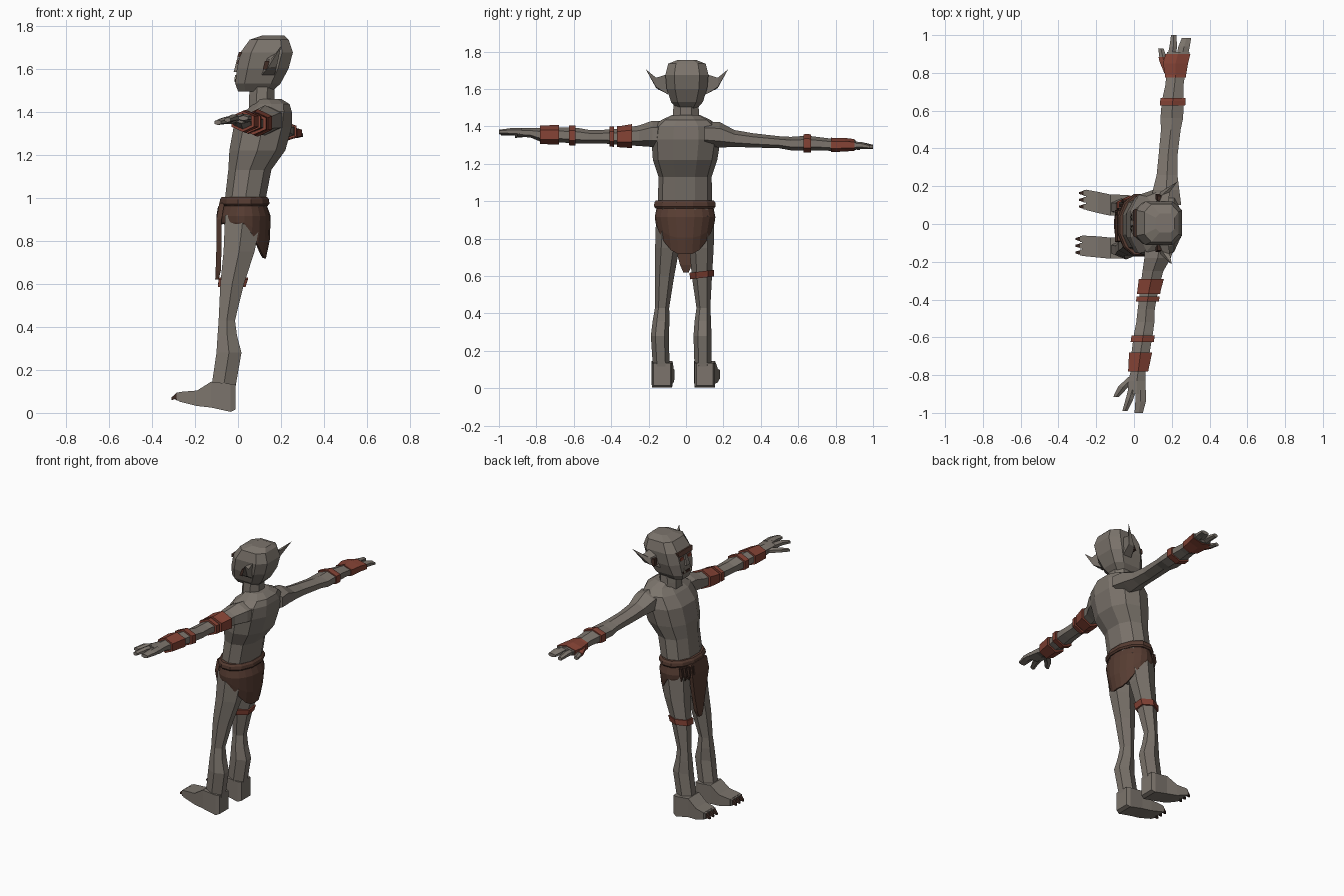
import bpy, bmesh, math
from mathutils import Vector

def mat(name, rgb):
    m = bpy.data.materials.new(name)
    m.diffuse_color = (*rgb, 1)
    return m

SKIN = mat("grey_skin", (0.20, 0.175, 0.15))
RED = mat("red_leather", (0.23, 0.055, 0.035))
BROWN = mat("brown_cloth", (0.095, 0.046, 0.032))
DARK = mat("dark_claw", (0.045, 0.022, 0.016))
BONE = mat("bone", (0.40, 0.36, 0.28))

def finish(name, bm, m):
    bmesh.ops.recalc_face_normals(bm, faces=bm.faces)
    me = bpy.data.meshes.new(name)
    bm.to_mesh(me)
    bm.free()
    me.materials.append(m)
    ob = bpy.data.objects.new(name, me)
    bpy.context.collection.objects.link(ob)
    return ob

def loft(name, axis, secs, m=SKIN, n=6, p=1.0):
    """Skin n-sided rings; each section is (position, centre a, centre b, half a, half b)."""
    bm = bmesh.new()
    prof = []
    for i in range(n):
        t = 2 * math.pi * (i + 0.5) / n
        c, s = math.cos(t), math.sin(t)
        prof.append((math.copysign(abs(c) ** p, c), math.copysign(abs(s) ** p, s)))
    ma, mb = max(q[0] for q in prof), max(q[1] for q in prof)
    rings = []
    for t, ca, cb, ha, hb in secs:
        ring = []
        for u, v in prof:
            a, b = ca + ha * u / ma, cb + hb * v / mb
            co = {'x': (t, a, b), 'y': (a, t, b), 'z': (a, b, t)}[axis]
            ring.append(bm.verts.new(co))
        rings.append(ring)
    for r, q in zip(rings, rings[1:]):
        for i in range(n):
            bm.faces.new((r[i], r[(i + 1) % n], q[(i + 1) % n], q[i]))
    bm.faces.new(rings[0])
    bm.faces.new(rings[-1])
    return finish(name, bm, m)

def band(name, axis, secs, t0, t1, pad, m=RED, n=6):
    """Cuff that follows a limb between two positions."""
    def at(t):
        for a, b in zip(secs, secs[1:]):
            if min(a[0], b[0]) <= t <= max(a[0], b[0]):
                f = (t - a[0]) / (b[0] - a[0])
                v = [x + (y - x) * f for x, y in zip(a, b)]
                return (t, v[1], v[2], v[3] + pad, v[4] + pad)
    inner = [s for s in secs if min(t0, t1) < s[0] < max(t0, t1)]
    mids = [at(s[0]) for s in inner]
    return loft(name, axis, [at(t0), *mids, at(t1)], m, n)

def solid(name, verts, faces, m):
    bm = bmesh.new()
    vs = [bm.verts.new(v) for v in verts]
    for f in faces:
        bm.faces.new([vs[i] for i in f])
    return finish(name, bm, m)

# Torso, neck and head
loft("torso", 'z', [
    (0.80, 0.03, -0.005, 0.06, 0.08), (0.90, 0.03, -0.005, 0.10, 0.14),
    (1.00, 0.035, -0.005, 0.095, 0.145), (1.13, 0.055, -0.005, 0.10, 0.142),
    (1.22, 0.09, -0.005, 0.13, 0.172), (1.33, 0.115, 0.0, 0.135, 0.185),
    (1.40, 0.14, 0.0, 0.11, 0.175), (1.435, 0.155, 0.0, 0.085, 0.13),
    (1.46, 0.14, 0.0, 0.06, 0.075)], n=10, p=0.85)
loft("neck", 'z', [(1.40, 0.13, 0.0, 0.08, 0.085), (1.46, 0.11, 0.0, 0.06, 0.07),
                   (1.55, 0.115, 0.0, 0.055, 0.065)], n=8)
loft("head", 'z', [
    (1.495, 0.08, 0.005, 0.08, 0.055), (1.53, 0.092, 0.005, 0.105, 0.085),
    (1.60, 0.115, 0.005, 0.12, 0.108), (1.675, 0.133, 0.005, 0.122, 0.115),
    (1.735, 0.145, 0.005, 0.09, 0.10), (1.755, 0.165, 0.005, 0.05, 0.05)], n=8, p=0.6)

# Face details
loft("brow", 'z', [(1.652, 0.008, 0.005, 0.012, 0.068), (1.678, 0.018, 0.005, 0.014, 0.075)], BROWN, 4)
loft("nose", 'z', [(1.585, -0.006, 0.005, 0.014, 0.018), (1.65, 0.005, 0.005, 0.008, 0.01)], SKIN, 4)
loft("mouth", 'z', [(1.535, -0.009, 0.005, 0.006, 0.045), (1.552, -0.008, 0.005, 0.006, 0.045)], DARK, 4)
for s in (-1, 1):
    loft("eye", 'z', [(1.622, 0.001, 0.005 + s * 0.038, 0.005, 0.016),
                      (1.640, 0.004, 0.005 + s * 0.038, 0.005, 0.016)], RED, 4)
    loft("tusk", 'z', [(1.54, -0.013, 0.005 + s * 0.03, 0.005, 0.007),
                       (1.57, -0.012, 0.005 + s * 0.03, 0.002, 0.002)], BONE, 4)
    # Ear: upper pointed blade and lower lobe, joined at the side of the head
    y = lambda v: 0.005 + s * v
    dx = 0.015 * s
    solid("ear", [
        (0.11, y(0.10), 1.57), (0.13, y(0.10), 1.65), (0.18, y(0.10), 1.68), (0.17, y(0.10), 1.57),
        (0.14, y(0.165), 1.605), (0.15, y(0.15), 1.64), (0.19, y(0.165), 1.66), (0.18, y(0.165), 1.61),
        (0.215 + dx, y(0.22), 1.705)],
        [(0, 1, 2, 3), (0, 1, 5, 4), (1, 2, 6, 5), (2, 3, 7, 6), (3, 0, 4, 7),
         (4, 5, 8), (5, 6, 8), (6, 7, 8), (7, 4, 8)], SKIN)
    loft("ear_hollow", 'z', [(1.595, 0.125, y(0.14), 0.010, 0.014),
                             (1.635, 0.135, y(0.13), 0.010, 0.014)], DARK, 4)

# Arms, including the palms
arm_a = [(-0.10, 0.14, 1.36, 0.08, 0.065), (-0.18, 0.125, 1.36, 0.07, 0.07),
         (-0.25, 0.10, 1.35, 0.055, 0.055), (-0.35, 0.08, 1.345, 0.048, 0.043),
         (-0.45, 0.065, 1.345, 0.045, 0.036), (-0.52, 0.06, 1.345, 0.048, 0.036),
         (-0.58, 0.05, 1.35, 0.05, 0.042), (-0.68, 0.035, 1.355, 0.048, 0.04),
         (-0.78, 0.022, 1.355, 0.040, 0.036), (-0.83, 0.015, 1.365, 0.045, 0.025),
         (-0.90, 0.015, 1.368, 0.048, 0.022)]
arm_b = [(0.10, 0.17, 1.36, 0.08, 0.065), (0.18, 0.17, 1.355, 0.07, 0.068),
         (0.26, 0.175, 1.335, 0.055, 0.045), (0.36, 0.18, 1.325, 0.05, 0.038),
         (0.50, 0.195, 1.315, 0.052, 0.032), (0.56, 0.20, 1.308, 0.06, 0.036),
         (0.65, 0.205, 1.31, 0.058, 0.04), (0.74, 0.215, 1.305, 0.048, 0.034),
         (0.79, 0.22, 1.30, 0.05, 0.032), (0.85, 0.22, 1.302, 0.06, 0.03),
         (0.91, 0.235, 1.30, 0.06, 0.025)]
loft("right_arm", 'y', arm_a)
loft("left_arm", 'y', arm_b)
for t0, t1, pad in ((-0.29, -0.37, 0.014), (-0.385, -0.41, 0.014), (-0.59, -0.625, 0.012), (-0.68, -0.78, 0.013)):
    band("right_arm_cuff", 'y', arm_a, t0, t1, pad)
band("left_arm_cuff", 'y', arm_b, 0.628, 0.668, 0.009)
band("left_glove", 'y', arm_b, 0.775, 0.90, 0.006)

# Fingers: (name, start section, middle section, tip section)
fingers = [
    ("right_thumb", (-0.81, 0.0, 1.36, 0.03, 0.018), (-0.86, -0.055, 1.36, 0.028, 0.017), (-0.915, -0.095, 1.35, 0.015, 0.012)),
    ("right_finger", (-0.88, -0.01, 1.368, 0.022, 0.02), (-0.93, -0.025, 1.37, 0.02, 0.018), (-0.99, -0.048, 1.362, 0.014, 0.012)),
    ("right_wide_finger", (-0.88, 0.035, 1.37, 0.028, 0.02), (-0.94, 0.035, 1.372, 0.028, 0.018), (-1.0, 0.025, 1.37, 0.022, 0.012)),
    ("left_finger", (0.89, 0.2, 1.298, 0.022, 0.02), (0.94, 0.208, 1.298, 0.02, 0.018), (1.0, 0.21, 1.29, 0.014, 0.012)),
    ("left_wide_finger", (0.89, 0.255, 1.30, 0.03, 0.02), (0.94, 0.265, 1.298, 0.03, 0.018), (0.985, 0.278, 1.29, 0.025, 0.012))]
for f in fingers:
    loft(f[0], 'y', f[1:], SKIN, 6)
loft("left_glove_thumb", 'y', [(0.80, 0.19, 1.30, 0.03, 0.018), (0.86, 0.16, 1.295, 0.025, 0.017),
                               (0.885, 0.152, 1.292, 0.022, 0.016)], RED)
loft("left_thumb", 'y', [(0.87, 0.156, 1.293, 0.020, 0.015), (0.93, 0.142, 1.285, 0.014, 0.011)])

# Legs: section list shifted by side
def leg(side, ys):
    xs = [(0.92, 0.025, 0.085), (0.75, 0.005, 0.072), (0.60, -0.027, 0.055), (0.43, -0.052, 0.038),
          (0.36, -0.05, 0.045), (0.28, -0.042, 0.058), (0.13, -0.066, 0.056), (0.04, -0.068, 0.045)]
    secs = [(z, cx, cy, hx, hy) for (z, cx, hx), (cy, hy) in zip(xs, ys)]
    loft(side + "_leg", 'z', secs)
    return secs

leg("right", [(-0.085, 0.075), (-0.10, 0.065), (-0.115, 0.052), (-0.128, 0.038),
              (-0.133, 0.045), (-0.14, 0.048), (-0.133, 0.045), (-0.13, 0.05)])
left = leg("left", [(0.08, 0.072), (0.083, 0.065), (0.085, 0.054), (0.093, 0.037),
                    (0.09, 0.044), (0.088, 0.048), (0.09, 0.045), (0.10, 0.05)])
b = band("thigh_band", 'z', left, 0.59, 0.625, 0.01)
for v in b.data.vertices:
    v.co.z += 0.12 * (v.co.y - 0.085)

# Feet with three clawed toes
for side, y0, y1, tip in (("right", -0.128, -0.115, -0.275), ("left", 0.10, 0.128, -0.255)):
    loft(side + "_foot", 'x', [
        (-0.012, y0, 0.075, 0.045, 0.06), (-0.035, y0, 0.07, 0.054, 0.065),
        (-0.125, y0, 0.085, 0.056, 0.06), (-0.19, (y0 + y1) / 2, 0.068, 0.056, 0.036),
        (tip, y1, 0.075, 0.054, 0.022)], SKIN, 4)
    for i in (-1, 0, 1):
        ty = y1 + i * 0.036
        loft("toe", 'x', [(tip + 0.01, ty, 0.076, 0.015, 0.021), (tip - 0.012, ty, 0.076, 0.015, 0.018)], SKIN, 4)
        loft("toe_claw", 'x', [(tip - 0.010, ty, 0.080, 0.012, 0.014), (tip - 0.035, ty, 0.065, 0.005, 0.006)], DARK, 4)

# Belt and loincloth
loft("belt", 'z', [(0.962, 0.03, -0.006, 0.108, 0.157), (0.972, 0.03, -0.006, 0.116, 0.165),
                   (0.992, 0.03, -0.006, 0.114, 0.163), (1.004, 0.03, -0.006, 0.105, 0.155)], BROWN, 12)
bm = bmesh.new()
rows = []
N = 20
for i in range(N):
    t = 2 * math.pi * i / N
    c, s = math.cos(t), math.sin(t)
    f = min(1, max(0, (0.03 + 0.12 * c - 0.04) / 0.10))
    low = 0.89 - 0.16 * f
    rows.append([bm.verts.new((0.03 + rx * c, -0.005 + ry * s, z)) for z, rx, ry in (
        (0.975, 0.10, 0.15), (0.915, 0.122, 0.162), (0.5 * (low + 0.89) - 0.005, 0.118, 0.158 - 0.02 * f),
        (low - 0.012, 0.112 - 0.012 * f, 0.155 - 0.03 * f))])
for i in range(N):
    a, q = rows[i], rows[(i + 1) % N]
    for k in range(3):
        bm.faces.new((a[k], q[k], q[k + 1], a[k + 1]))
cloth = finish("loincloth", bm, BROWN)
cloth.modifiers.new("thickness", 'SOLIDIFY').thickness = 0.012

# Hanging front flap
loft("front_flap", 'z', [(0.975, -0.075, -0.01, 0.012, 0.08), (0.90, -0.088, -0.01, 0.012, 0.085),
                         (0.78, -0.088, -0.005, 0.012, 0.06), (0.66, -0.092, 0.0, 0.012, 0.032),
                         (0.62, -0.098, 0.0, 0.008, 0.015)], BROWN, 4)

# Claw trophies hung from the belt
for i in range(4):
    cy = 0.055 + 0.022 * i
    cx = -0.085 + 0.012 * i
    loft("belt_claw", 'z', [(0.96, cx, cy, 0.008, 0.008), (0.91, cx - 0.006, cy, 0.010, 0.009),
                            (0.875, cx - 0.002, cy, 0.002, 0.002)], DARK, 4)
